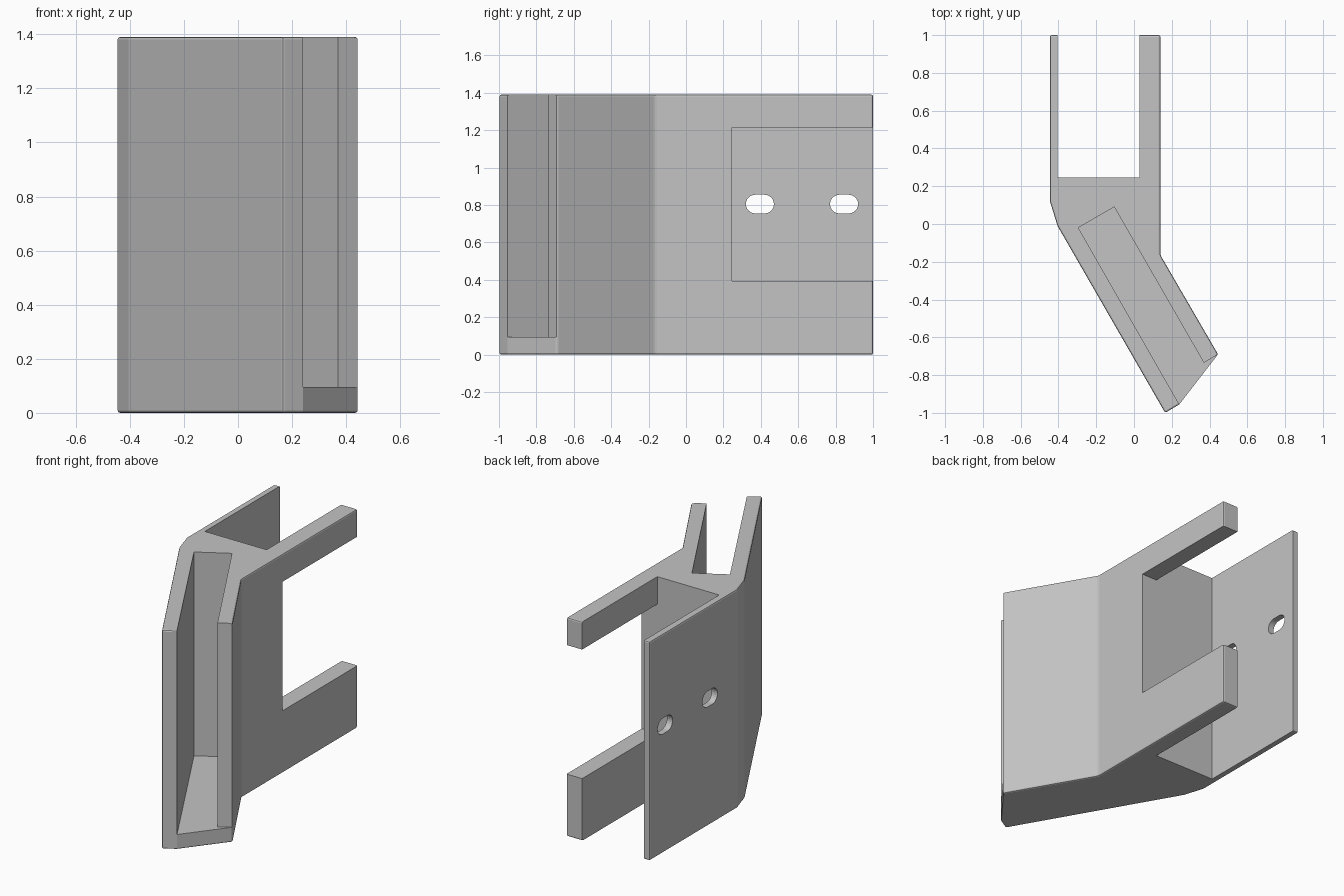
import bpy
import bmesh
import math

if "Cube" in bpy.data.objects:
    bpy.data.objects.remove(bpy.data.objects["Cube"])

HEIGHT = 1.39

grey = bpy.data.materials.new("plain_grey")
grey.diffuse_color = (0.55, 0.55, 0.55, 1)
grey.use_nodes = True
grey.node_tree.nodes["Principled BSDF"].inputs["Base Color"].default_value = grey.diffuse_color


def prism(name, outline, low, high, axis="z"):
    """Extrude a 2D outline along z (points are x, y) or along x (points are y, z)."""
    def place(p, t):
        return (p[0], p[1], t) if axis == "z" else (t, p[0], p[1])

    bm = bmesh.new()
    bottom = [bm.verts.new(place(p, low)) for p in outline]
    top = [bm.verts.new(place(p, high)) for p in outline]
    bm.faces.new(bottom[::-1])
    bm.faces.new(top)
    n = len(outline)
    for i in range(n):
        j = (i + 1) % n
        bm.faces.new((bottom[i], bottom[j], top[j], top[i]))
    bmesh.ops.recalc_face_normals(bm, faces=bm.faces)
    mesh = bpy.data.meshes.new(name)
    bm.to_mesh(mesh)
    bm.free()
    mesh.materials.append(grey)
    obj = bpy.data.objects.new(name, mesh)
    bpy.context.collection.objects.link(obj)
    return obj


def rectangle(a0, a1, b0, b1):
    return [(a0, b0), (a1, b0), (a1, b1), (a0, b1)]


def stadium(y, z, half_length, radius, steps=12):
    """Outline of a round-ended slot lying along y."""
    points = []
    for side, start in ((1, -math.pi / 2), (-1, math.pi / 2)):
        for i in range(steps + 1):
            a = start + math.pi * i / steps
            points.append((y + side * (half_length - radius) + radius * math.cos(a),
                           z + radius * math.sin(a)))
    return points


# Bent bracket body with slightly rounded outer edges
body = prism("bracket_body", [
    (-0.445, 1.0), (-0.445, 0.12), (-0.405, -0.01), (0.165, -1.0),
    (0.24, -0.955), (0.445, -0.69), (0.14, -0.165), (0.14, 1.0)], 0, HEIGHT)
bevel = body.modifiers.new("edge_rounding", "BEVEL")
bevel.width = 0.009
bevel.segments = 2
bevel.limit_method = "ANGLE"
bevel.angle_limit = math.radians(25)

cutters = [
    # Open channel between the two rear walls
    prism("rear_channel", rectangle(-0.405, 0.03, 0.245, 1.2), -0.2, HEIGHT + 0.2),
    # Slanted front pocket, open at the top and front, with a floor
    prism("front_pocket", [(-0.295, -0.02), (0.30, -1.06), (0.60, -1.06),
                           (0.52, -0.645), (0.37, -0.735), (-0.105, 0.09)],
          0.095, HEIGHT + 0.2),
    # Notch leaving two prongs in the thick rear wall
    prism("prong_notch", rectangle(0.245, 1.2, 0.395, 1.215), -0.1, 0.4, "x"),
]
# Two screw slots through the thin rear wall
for y in (0.395, 0.845):
    cutters.append(prism("screw_slot", stadium(y, 0.805, 0.075, 0.05), -0.6, -0.2, "x"))

for cutter in cutters:
    cutter.hide_render = True
    cut = body.modifiers.new(cutter.name, "BOOLEAN")
    cut.operation = "DIFFERENCE"
    cut.solver = "EXACT"
    cut.object = cutter

# Bake the cuts and remove the helpers
graph = bpy.context.evaluated_depsgraph_get()
result = bpy.data.meshes.new_from_object(body.evaluated_get(graph))
body.modifiers.clear()
body.data = result
for cutter in cutters:
    bpy.data.objects.remove(cutter, do_unlink=True)
